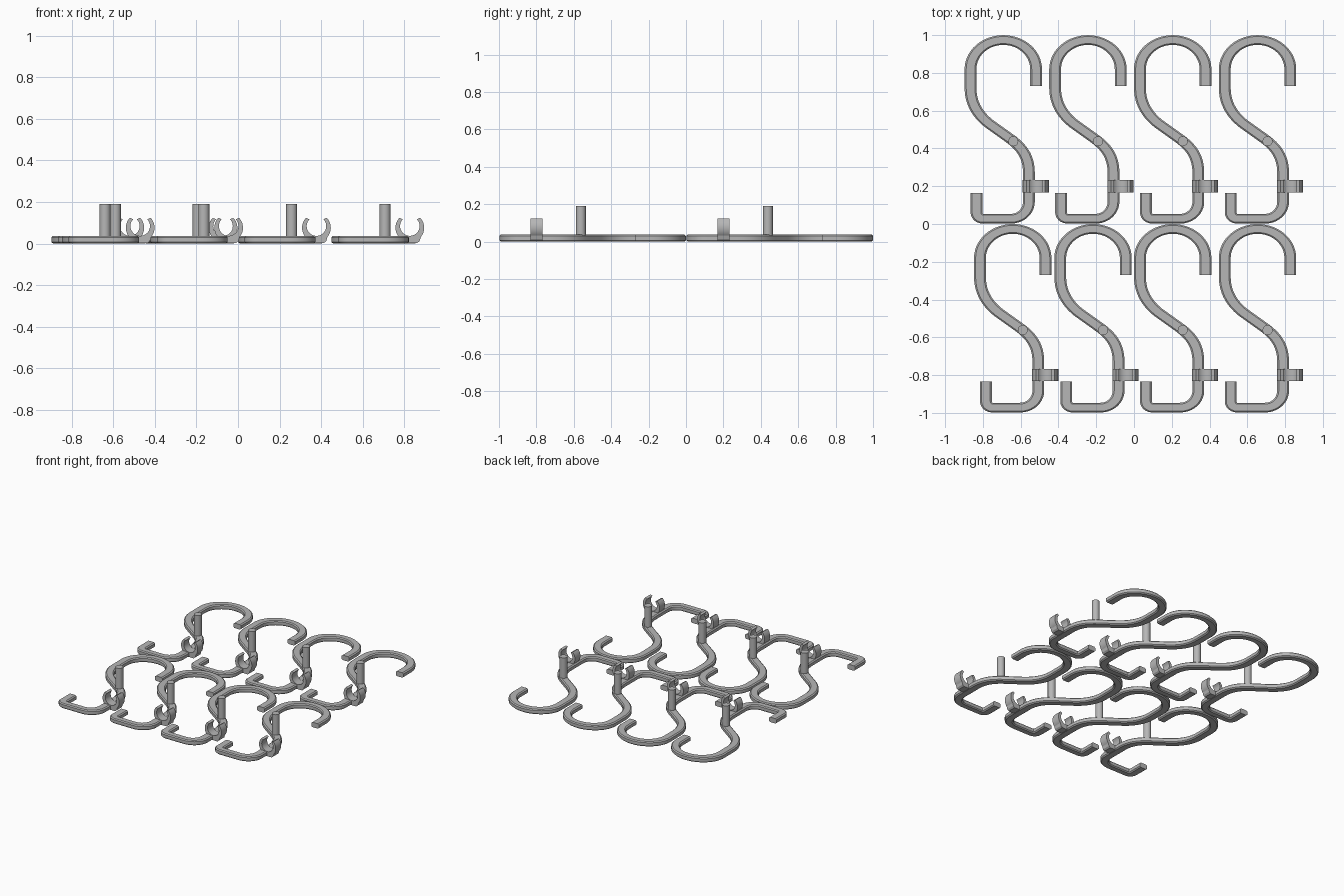
import bpy, bmesh, math
from mathutils import Vector
from mathutils.geometry import interpolate_bezier

if "Cube" in bpy.data.objects:
    bpy.data.objects.remove(bpy.data.objects["Cube"])

grey = bpy.data.materials.new("grey_plastic")
grey.diffuse_color = (0.47, 0.47, 0.47, 1)
grey.use_nodes = True
grey.node_tree.nodes["Principled BSDF"].inputs["Base Color"].default_value = grey.diffuse_color

STRETCH = 1.22      # hook strokes are wider across x than across y
HALF = 0.0257       # half stroke width
THICK = 0.037       # hook height


def arc(cx, cy, a, b, start, end, n):
    return [(cx + a * math.cos(math.radians(start + (end - start) * i / n)),
             cy + b * math.sin(math.radians(start + (end - start) * i / n)))
            for i in range(n + 1)]


def bezier(p0, p1, p2, p3, n):
    pts = interpolate_bezier(*[Vector((*p, 0)) for p in (p0, p1, p2, p3)], n + 1)
    return [(p.x, p.y) for p in pts]


def finish(bm, name):
    bmesh.ops.recalc_face_normals(bm, faces=bm.faces)
    mesh = bpy.data.meshes.new(name)
    bm.to_mesh(mesh)
    bm.free()
    mesh.materials.append(grey)
    return mesh


def bridge(bm, rings):
    # skin a row of closed rings and cap both ends
    n = len(rings[0])
    for r, s in zip(rings, rings[1:]):
        for i in range(n):
            bm.faces.new((r[i], r[(i + 1) % n], s[(i + 1) % n], s[i]))
    bm.faces.new(rings[0])
    bm.faces.new(rings[-1])


def hook_mesh():
    # S-shaped centre line from the upper tip to the lower tip
    path = [(0.3785, 0.73)]
    path += arc(0.205, 0.82, 0.1735, 0.154, 0, 180, 28)
    path += bezier((0.0315, 0.72), (0.0315, 0.63), (0.08, 0.57), (0.13, 0.531), 12)
    path += bezier((0.235, 0.456), (0.30, 0.41), (0.3405, 0.36), (0.3405, 0.27), 12)
    path += arc(0.2455, 0.118, 0.095, 0.09, 0, -90, 10)
    path += arc(0.096, 0.061, 0.033, 0.033, 270, 180, 6)
    path += [(0.063, 0.165)]
    q = [Vector((x / STRETCH, y)) for x, y in path]
    # chamfered cross-section (side, height)
    c = 0.007
    section = [(HALF - c, 0), (HALF, c), (HALF, THICK - c), (HALF - c, THICK),
               (c - HALF, THICK), (-HALF, THICK - c), (-HALF, c), (c - HALF, 0)]
    bm = bmesh.new()
    rings = []
    for i, p in enumerate(q):
        t = (q[min(i + 1, len(q) - 1)] - q[max(i - 1, 0)])
        if 0 < i < len(q) - 1:
            t = (q[i + 1] - p).normalized() + (p - q[i - 1]).normalized()
        t.normalize()
        side = Vector((t.y, -t.x))
        rings.append([bm.verts.new(((p.x + side.x * s) * STRETCH, p.y + side.y * s, z))
                      for s, z in section])
    bridge(bm, rings)
    return finish(bm, "hook")


def prism(bm, outline, y0, y1):
    bridge(bm, [[bm.verts.new((x, y, z)) for x, z in outline] for y in (y0, y1)])


def clip_mesh():
    # open ring that tapers towards its tips
    bm = bmesh.new()
    outer = arc(0.377, 0.076, 0.069, 0.069, 136, 404, 30)
    inner = arc(0.377, 0.084, 0.047, 0.047, 404, 136, 30)
    n = len(outer)
    rows = [[bm.verts.new((x, y, z)) for x, z in outer + inner] for y in (0.168, 0.232)]
    a, b = rows
    for i in range(2 * n):
        j = (i + 1) % (2 * n)
        bm.faces.new((a[i], a[j], b[j], b[i]))
    for i in range(n - 1):
        for r in rows:
            bm.faces.new((r[i], r[i + 1], r[2 * n - 2 - i], r[2 * n - 1 - i]))
    # foot joining the ring to the hook
    prism(bm, [(0.318, 0.002), (0.412, 0.002), (0.424, 0.012), (0.43, 0.032), (0.318, 0.034)],
          0.168, 0.232)
    return finish(bm, "clip")


def peg_mesh():
    bm = bmesh.new()
    bmesh.ops.create_cone(bm, cap_ends=True, segments=24, radius1=0.0265, radius2=0.0265,
                          depth=0.18)
    bmesh.ops.translate(bm, verts=bm.verts, vec=(0.258, 0.438, 0.10))
    return finish(bm, "peg")


parts = {"hook": hook_mesh(), "clip": clip_mesh(), "peg": peg_mesh()}
for mesh in parts.values():
    mesh.shade_smooth()
    mesh.set_sharp_from_angle(angle=math.radians(30))

# two rows of four hooks
rows = [(0.0, (-0.897, -0.449, 0.0, 0.449)), (-1.0, (-0.847, -0.422, 0.0, 0.449))]
for y, columns in rows:
    for x in columns:
        for name, mesh in parts.items():
            ob = bpy.data.objects.new(name, mesh)
            ob.location = (x, y, 0)
            bpy.context.collection.objects.link(ob)
